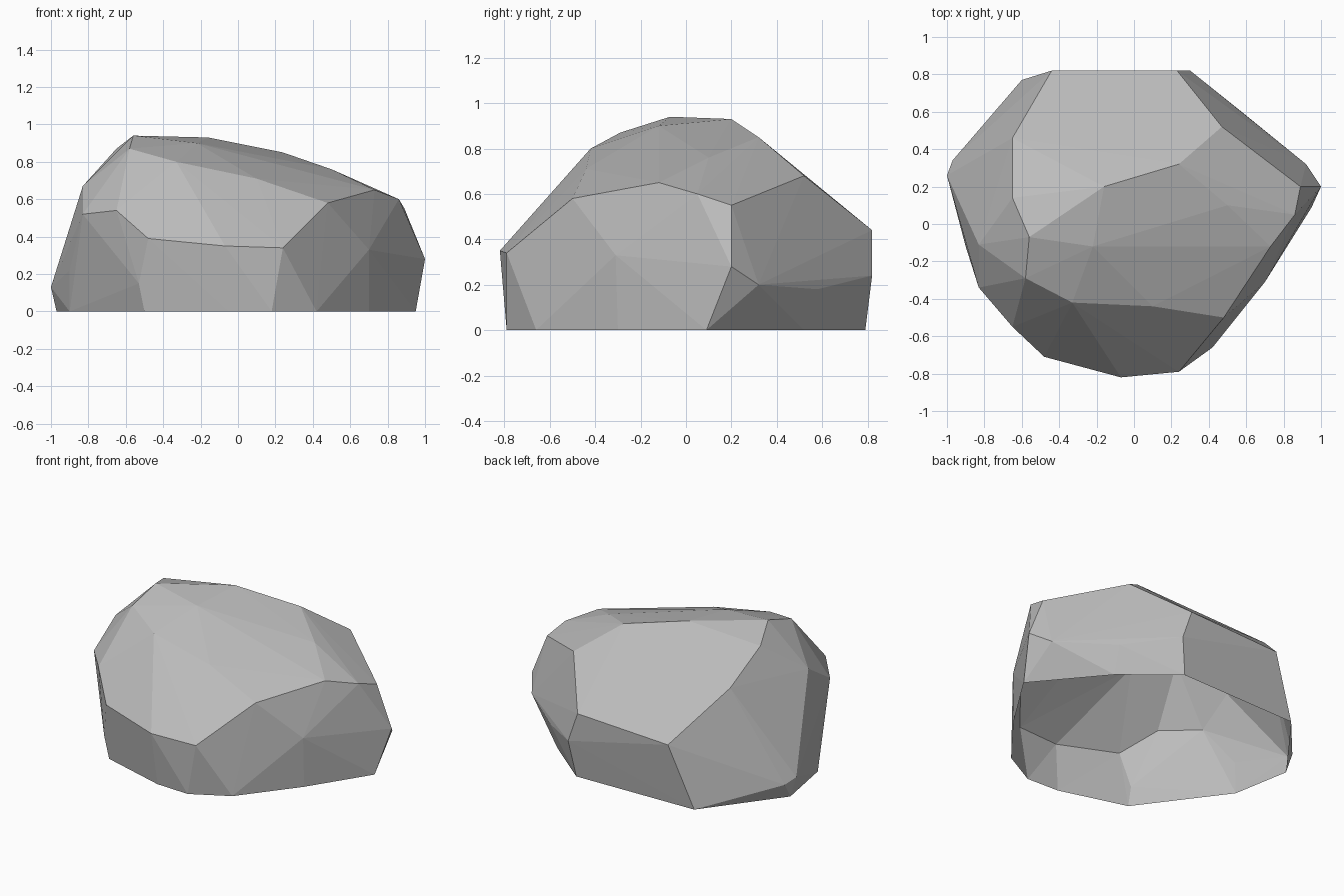
import bpy
import bmesh

# Remove the default cube
default_cube = bpy.data.objects.get("Cube")
if default_cube is not None:
    bpy.data.objects.remove(default_cube, do_unlink=True)


def flat_material(name, colour):
    """One plain colour, shown in the viewport and in a render."""
    material = bpy.data.materials.new(name)
    material.use_nodes = True
    material.diffuse_color = colour
    shader = material.node_tree.nodes["Principled BSDF"]
    shader.inputs["Base Color"].default_value = colour
    shader.inputs["Roughness"].default_value = 0.9
    return material


def hull_from_contours(name, contours, material):
    """Wrap the corner points in a convex skin and leave the base open."""
    mesh = bpy.data.meshes.new(name)
    bm = bmesh.new()
    for contour in contours:
        for corner in contour:
            bm.verts.new(corner)
    result = bmesh.ops.convex_hull(bm, input=list(bm.verts))

    # Drop the corners that ended up inside the skin
    spare = set(result["geom_interior"]) | set(result["geom_unused"])
    spare_verts = [item for item in spare if isinstance(item, bmesh.types.BMVert)]
    bmesh.ops.delete(bm, geom=spare_verts, context="VERTS")

    # Point every facet outwards, then open the underside
    bmesh.ops.recalc_face_normals(bm, faces=list(bm.faces))
    underside = [face for face in bm.faces
                 if all(vert.co.z < 0.001 for vert in face.verts)]
    bmesh.ops.delete(bm, geom=underside, context="FACES")

    # Flat facets
    for face in bm.faces:
        face.smooth = False
    bm.to_mesh(mesh)
    bm.free()
    mesh.materials.append(material)
    rock = bpy.data.objects.new(name, mesh)
    bpy.context.collection.objects.link(rock)
    return rock


# Outline where the boulder meets the ground
ground_line = [
    (.95, .09, 0), (.59, .52, 0), (.26, .79, 0), (-.6, .77, 0),
    (-.97, .28, 0), (-.9, -.11, 0), (-.5, -.65, 0), (-.05, -.78, 0),
    (.18, -.79, 0), (.42, -.66, 0), (.7, -.3, 0),
]

# Widest band, undercut at the back of the left side
belly = [
    (1, .2, .28), (.92, .32, .2), (.6, .58, .18), (.3, .82, .24),
    (-1, .26, .13), (-.97, .34, .1), (-.9, -.12, .22), (-.53, -.66, .15),
    (.7, -.31, .33),
]

# Shoulder ridge between the walls and the upper slopes
shoulder = [
    (.89, .2, .55), (.86, .05, .6), (.73, -.12, .65), (.48, -.5, .58),
    (.24, -.79, .34), (-.07, -.82, .35), (-.48, -.71, .39),
    (-.65, -.55, .54), (-.83, -.34, .52), (-.83, -.11, .67),
    (-.44, .82, .41), (.23, .82, .44),
]

# Crown with its long sloping crest
crown = [
    (-.56, -.07, .94), (-.16, .2, .93), (.24, .32, .85), (.47, .52, .68),
    (.5, .1, .76), (-.22, -.12, .9), (-.33, -.42, .8), (.1, -.44, .71),
    (-.58, -.29, .87), (-.65, .14, .87), (-.65, .46, .71),
]

stone_grey = flat_material("stone grey", (.5, .5, .5, 1))
hull_from_contours("boulder", [ground_line, belly, shoulder, crown], stone_grey)
